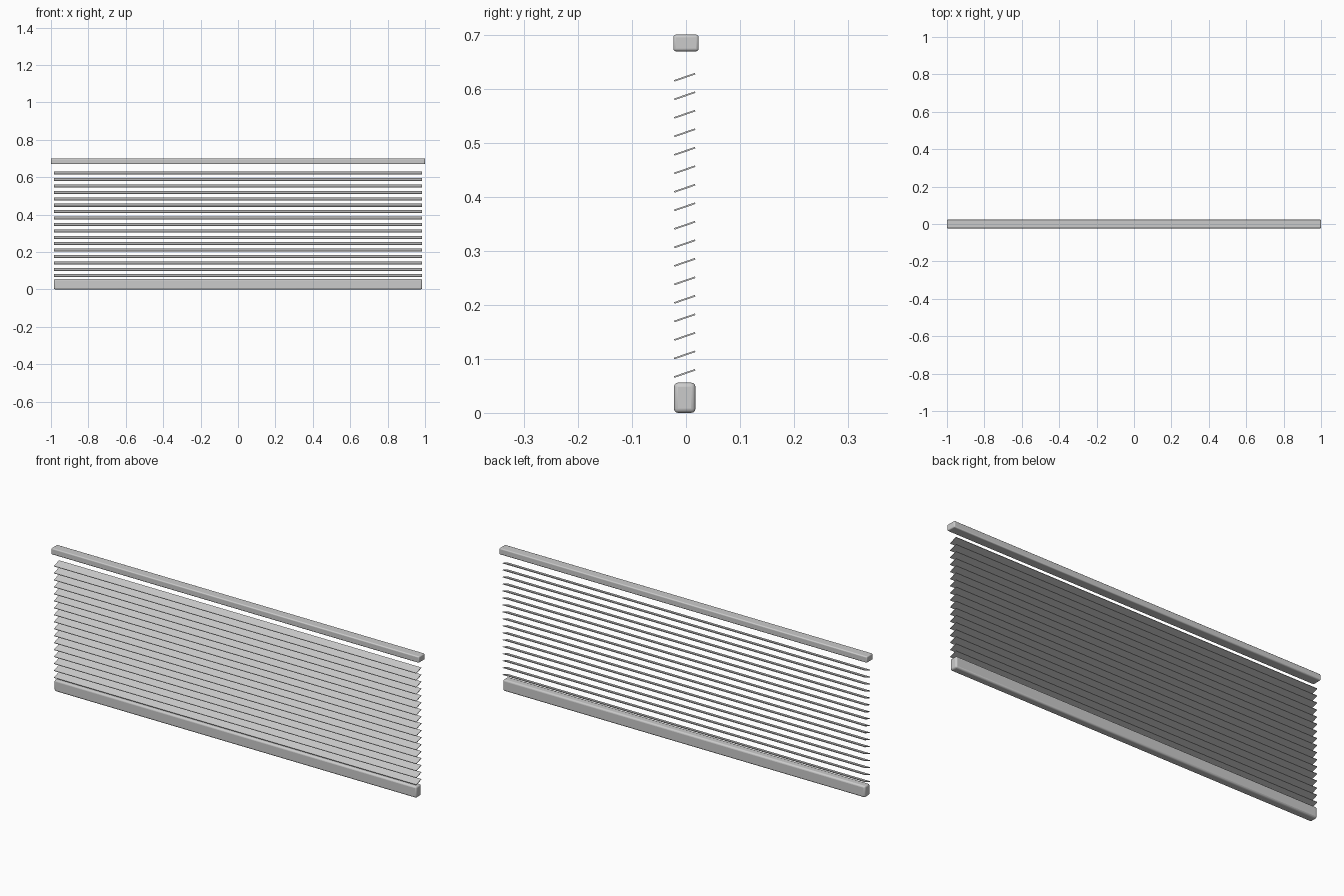
import bpy, math

if "Cube" in bpy.data.objects:
    bpy.data.objects.remove(bpy.data.objects["Cube"])

def bar(name, size, loc, bevel=0.0, tilt=0.0, segments=3):
    bpy.ops.mesh.primitive_cube_add(size=1, location=loc)
    ob = bpy.context.object
    ob.name = name
    ob.scale = size
    bpy.ops.object.transform_apply(location=False, rotation=False, scale=True)
    ob.rotation_euler.x = tilt
    if bevel:
        mod = ob.modifiers.new("Bevel", 'BEVEL')
        mod.width = bevel
        mod.segments = segments
        bpy.ops.object.shade_smooth_by_angle(angle=math.radians(40))
    return ob

# rails
bar("head_rail", (2.0, 0.047, 0.031), (0, 0, 0.6845), 0.005)
bar("bottom_rail", (1.97, 0.040, 0.056), (0, -0.0025, 0.0295 - 0.0015), 0.008)

# tilted slats, front edge low
COUNT, FIRST, LAST = 17, 0.073, 0.621
for i in range(COUNT):
    z = FIRST + (LAST - FIRST) * i / (COUNT - 1)
    bar(f"slat_{i + 1:02d}", (1.97, 0.041, 0.003), (0, -0.0025, z), tilt=math.radians(19))
